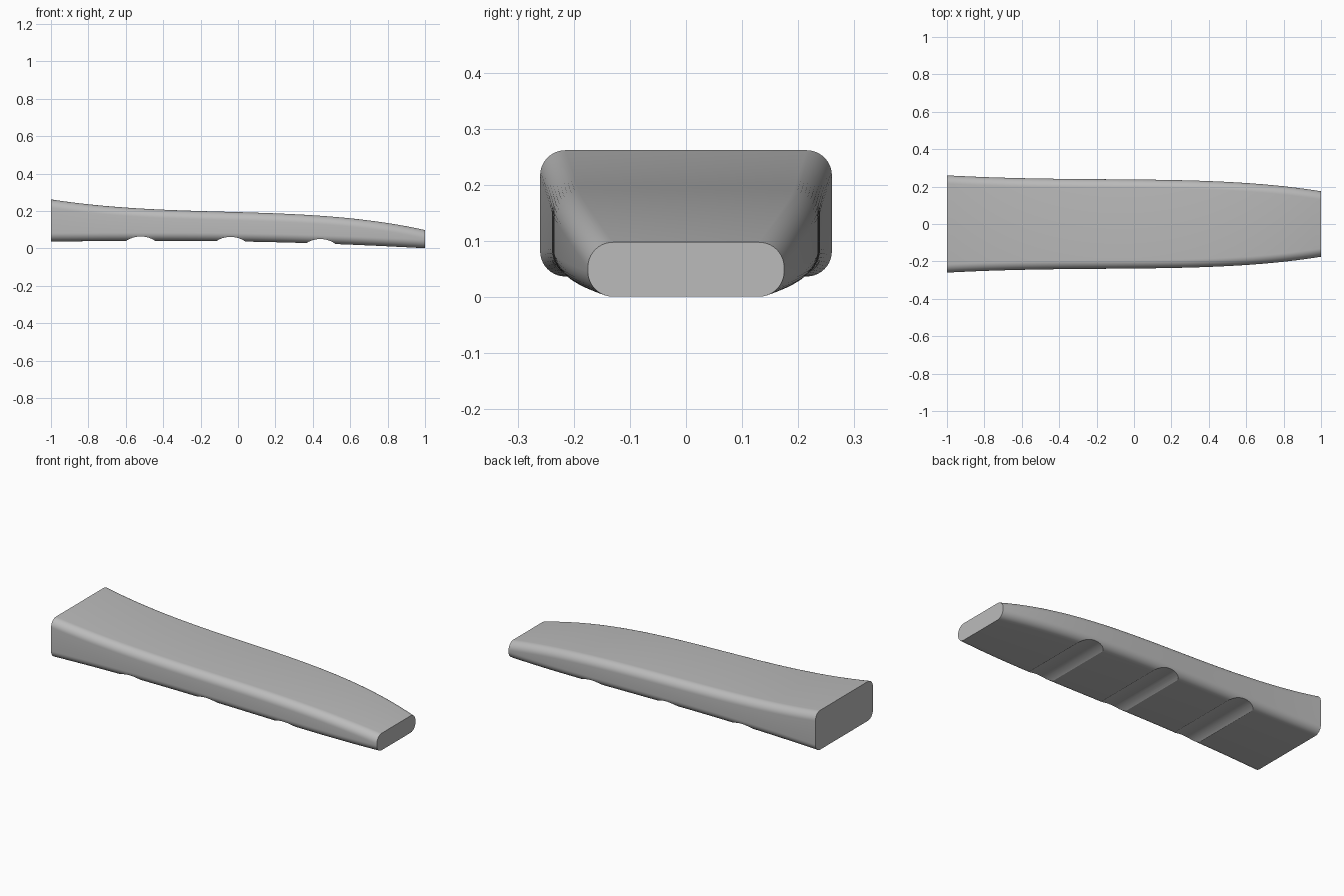
import bpy, bmesh, math

cube = bpy.data.objects.get("Cube")
if cube:
    bpy.data.objects.remove(cube, do_unlink=True)

grey = bpy.data.materials.new("plain grey")
grey.use_nodes = True
colour = (0.5, 0.5, 0.5, 1)
grey.diffuse_color = colour
grey.node_tree.nodes["Principled BSDF"].inputs["Base Color"].default_value = colour

# Stations along the length: x, half width, bottom z, top z
STATIONS = [
    (-1.0, 0.260, 0.037, 0.262),
    (-0.5, 0.243, 0.040, 0.212),
    (0.0, 0.238, 0.037, 0.194),
    (0.5, 0.225, 0.024, 0.170),
    (1.0, 0.175, 0.001, 0.098),
]
RADIUS = 0.045
STEPS = 60
ARC = 10


def smooth_at(x, column):
    """Smooth polynomial through one column of the stations."""
    total = 0
    for a in STATIONS:
        weight = a[column]
        for b in STATIONS:
            if b is not a:
                weight *= (x - b[0]) / (a[0] - b[0])
        total += weight
    return total


def section(x):
    """Rounded rectangle across the body at x."""
    half, low, high = (smooth_at(x, c) for c in (1, 2, 3))
    r = min(RADIUS, (high - low) * 0.47)
    corners = [(half - r, high - r), (r - half, high - r),
               (r - half, low + r), (half - r, low + r)]
    points = []
    for quarter, (cy, cz) in enumerate(corners):
        for i in range(ARC + 1):
            angle = math.pi / 2 * (quarter + i / ARC)
            points.append((x, cy + r * math.cos(angle), cz + r * math.sin(angle)))
    return points


def add_object(name, bm):
    bmesh.ops.recalc_face_normals(bm, faces=bm.faces)
    mesh = bpy.data.meshes.new(name)
    bm.to_mesh(mesh)
    bm.free()
    mesh.materials.append(grey)
    obj = bpy.data.objects.new(name, mesh)
    bpy.context.collection.objects.link(obj)
    return obj


# Tapered body lofted along x
bm = bmesh.new()
rings = [[bm.verts.new(p) for p in section(-1 + 2 * i / STEPS)]
         for i in range(STEPS + 1)]
count = len(rings[0])
for a, b in zip(rings, rings[1:]):
    for i in range(count):
        j = (i + 1) % count
        bm.faces.new((a[i], a[j], b[j], b[i]))
bm.faces.new(rings[0])
bm.faces.new(rings[-1])
body = add_object("handle_body", bm)

# Three finger grooves cut across the underside
HALF, DEPTH = 0.078, 0.024
groove_radius = (HALF ** 2 + DEPTH ** 2) / (2 * DEPTH)
bpy.context.view_layer.objects.active = body
body.select_set(True)
for x in (-0.52, -0.04, 0.44):
    bm = bmesh.new()
    bmesh.ops.create_cone(bm, cap_ends=True, segments=96, radius1=groove_radius,
                          radius2=groove_radius, depth=0.8)
    cutter = add_object("groove_cutter", bm)
    cutter.hide_render = True
    cutter.rotation_euler.x = math.pi / 2
    cutter.location = (x, 0, smooth_at(x, 2) + DEPTH - groove_radius)
    cut = body.modifiers.new("groove", "BOOLEAN")
    cut.operation = "DIFFERENCE"
    cut.solver = "EXACT"
    cut.object = cutter
    bpy.context.view_layer.update()
    bpy.ops.object.modifier_apply(modifier=cut.name)
    bpy.data.objects.remove(cutter, do_unlink=True)

bpy.ops.object.shade_smooth_by_angle(angle=math.radians(25))
